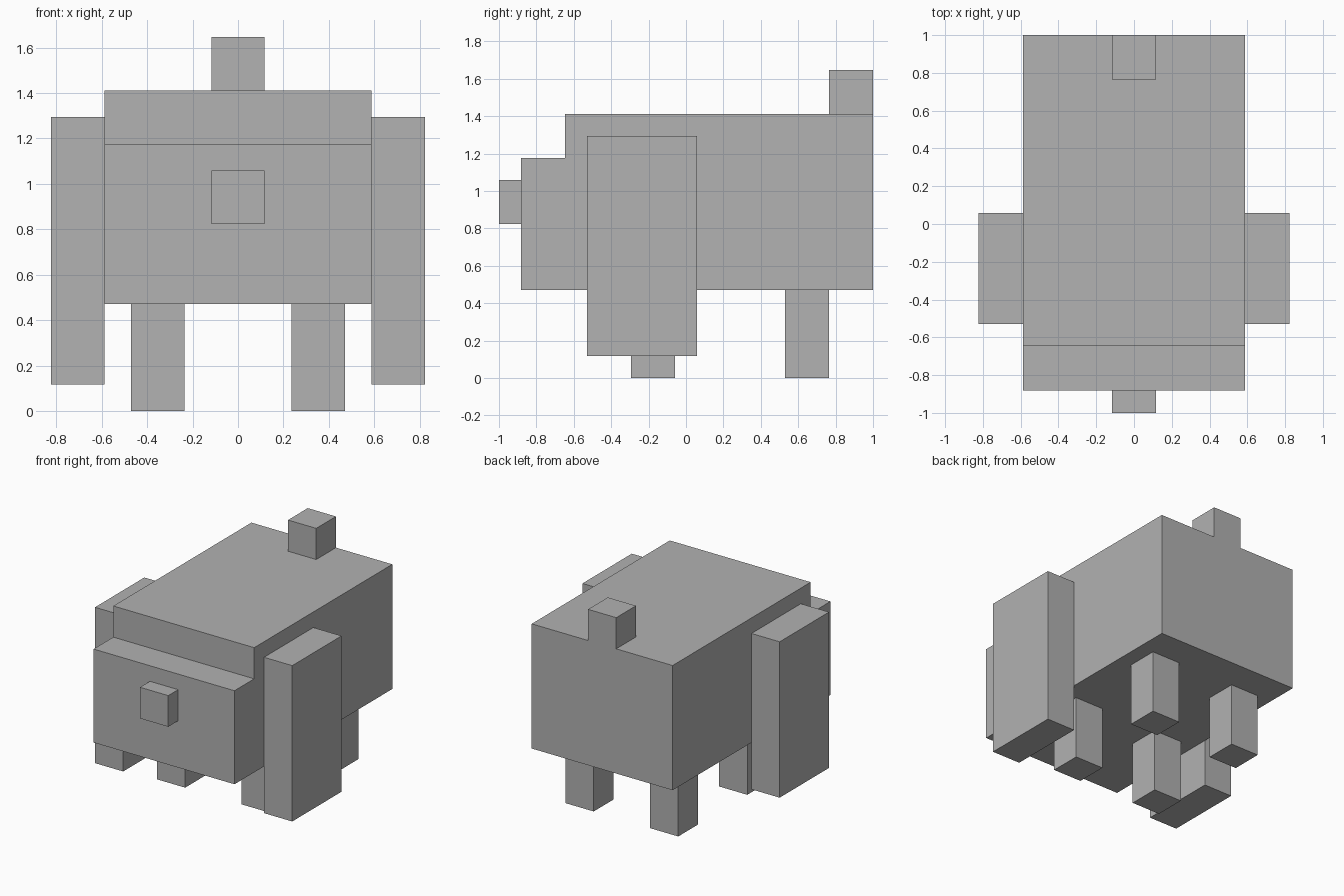
import bpy
import bmesh

# Everything is laid out on a whole-cell grid, 17 cells long
U = 2 / 17

cube = bpy.data.objects.get("Cube")
if cube:
    bpy.data.objects.remove(cube, do_unlink=True)

# Single flat colour
grey = bpy.data.materials.new("plain grey")
grey.use_nodes = True
colour = (0.445, 0.445, 0.445, 1)
grey.diffuse_color = colour
grey.node_tree.nodes["Principled BSDF"].inputs["Base Color"].default_value = colour


def add_object(name, bm):
    bmesh.ops.recalc_face_normals(bm, faces=bm.faces)
    mesh = bpy.data.meshes.new(name)
    bm.to_mesh(mesh)
    bm.free()
    mesh.materials.append(grey)
    obj = bpy.data.objects.new(name, mesh)
    bpy.context.collection.objects.link(obj)
    return obj


def extrude_side(name, profile, x0, x1):
    """Side outline of (y, z) cells, extruded from x0 to x1."""
    bm = bmesh.new()
    face = bm.faces.new([bm.verts.new((x0 * U, y * U, z * U)) for y, z in profile])
    out = bmesh.ops.extrude_face_region(bm, geom=[face])
    moved = [v for v in out["geom"] if isinstance(v, bmesh.types.BMVert)]
    bmesh.ops.translate(bm, verts=moved, vec=((x1 - x0) * U, 0, 0))
    return add_object(name, bm)


def box(name, x, y, z):
    profile = [(y[0], z[0]), (y[1], z[0]), (y[1], z[1]), (y[0], z[1])]
    return extrude_side(name, profile, *x)


def pair(name, x, y, z):
    box("left_" + name, x, y, z)
    box("right_" + name, (-x[1], -x[0]), y, z)


# Body with the stepped lower face at the front
extrude_side("body", [(-7.5, 4), (8.5, 4), (8.5, 12), (-5.5, 12),
                      (-5.5, 10), (-7.5, 10)], -5, 5)

# Nose and upright tail
box("nose", (-1, 1), (-8.5, -7.5), (7, 9))
box("tail", (-1, 1), (6.5, 8.5), (12, 14))

# Hanging side flaps and four legs
pair("side_flap", (5, 7), (-4.5, 0.5), (1, 11))
pair("front_leg", (2, 4), (-2.5, -0.5), (0, 4))
pair("back_leg", (2, 4), (4.5, 6.5), (0, 4))
